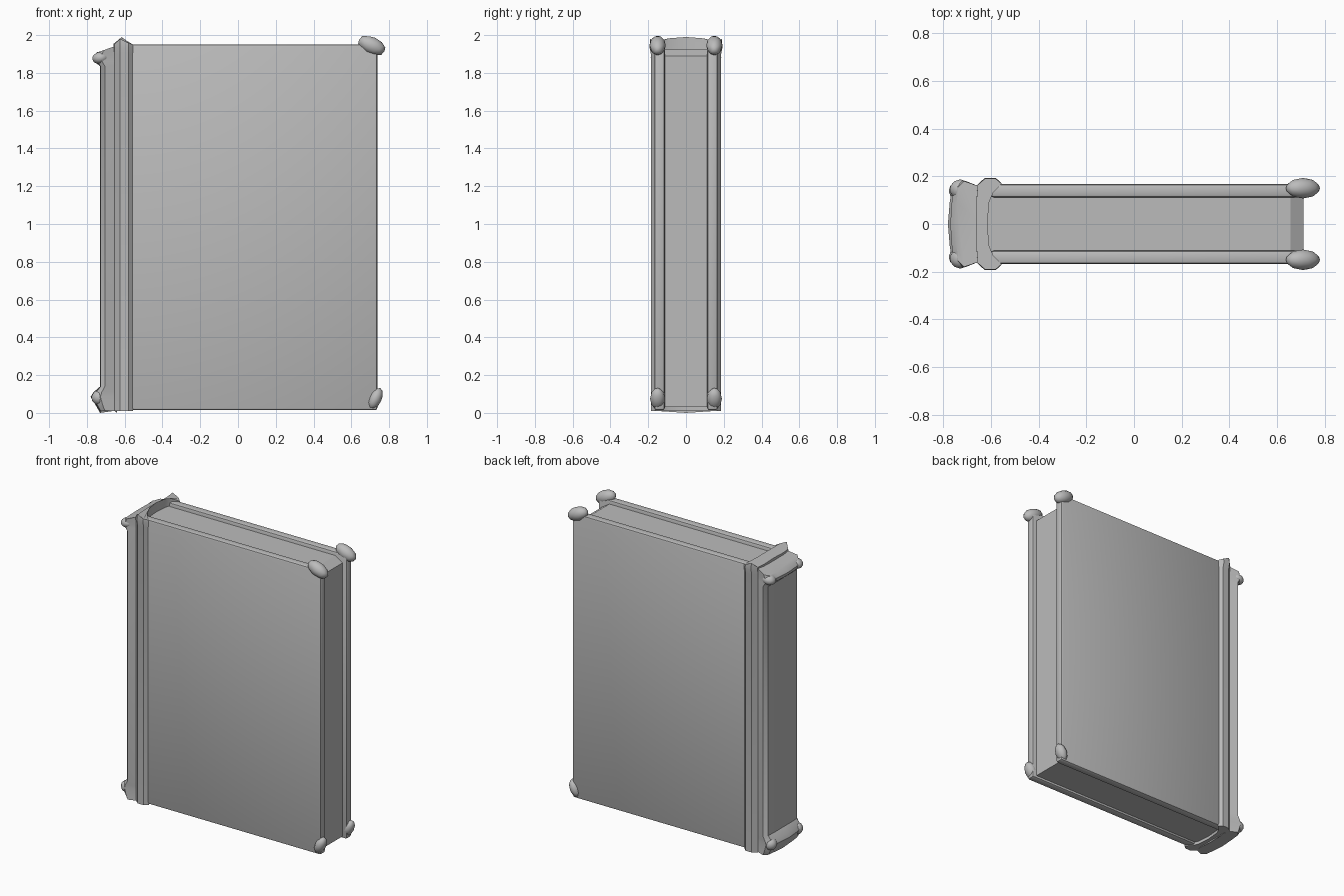
import bpy, bmesh, math
from mathutils import Vector

cube = bpy.data.objects.get("Cube")
if cube:
    bpy.data.objects.remove(cube, do_unlink=True)

grey = bpy.data.materials.new("plain grey")
grey.use_nodes = True
grey.diffuse_color = (0.5, 0.5, 0.5, 1)
grey.node_tree.nodes["Principled BSDF"].inputs["Base Color"].default_value = (0.5, 0.5, 0.5, 1)


def finish(name, bm, angle=35):
    bmesh.ops.recalc_face_normals(bm, faces=bm.faces)
    mesh = bpy.data.meshes.new(name)
    bm.to_mesh(mesh)
    bm.free()
    mesh.materials.append(grey)
    ob = bpy.data.objects.new(name, mesh)
    bpy.context.collection.objects.link(ob)
    bpy.ops.object.select_all(action='DESELECT')
    ob.select_set(True)
    bpy.context.view_layer.objects.active = ob
    bpy.ops.object.shade_smooth_by_angle(angle=math.radians(angle))
    return ob


def box(name, lo, hi, bevel=0.0):
    bm = bmesh.new()
    bmesh.ops.create_cube(bm, size=1)
    lo, hi = Vector(lo), Vector(hi)
    for v in bm.verts:
        v.co = Vector(lo[i] + (v.co[i] + 0.5) * (hi[i] - lo[i]) for i in range(3))
    if bevel:
        bmesh.ops.bevel(bm, geom=bm.edges[:], offset=bevel, segments=2,
                        profile=0.5, affect='EDGES')
    return finish(name, bm)


def loft(name, rings):
    bm = bmesh.new()
    rows = [[bm.verts.new(p) for p in ring] for ring in rings]
    n = len(rows[0])
    for a, b in zip(rows, rows[1:]):
        for i in range(n):
            j = (i + 1) % n
            bm.faces.new((a[i], a[j], b[j], b[i]))
    bm.faces.new(rows[0])
    bm.faces.new(rows[-1])
    return finish(name, bm)


def mirrored(half):
    """Closed outline from a half outline that runs from y = 0 round to y = 0."""
    return half + [(x, -y) for x, y in reversed(half) if y > 0]


# Page block, with its upper front edge sloped off
pages = bmesh.new()
outline = [(-0.68, 0.03), (0.71, 0.03), (0.71, 1.89), (0.655, 1.925), (-0.68, 1.925)]
face = pages.faces.new([pages.verts.new((x, -0.125, z)) for x, z in outline])
out = bmesh.ops.extrude_face_region(pages, geom=[face])
bmesh.ops.translate(pages, vec=(0, 0.25, 0),
                    verts=[g for g in out["geom"] if isinstance(g, bmesh.types.BMVert)])
finish("page_block", pages, 20)

# Cover boards
for name, side in (("front_board", -1), ("back_board", 1)):
    ys = sorted((side * 0.112, side * 0.168))
    box(name, (-0.6, ys[0], 0.015), (0.738, ys[1], 1.95), 0.012)

# Spine, flared into a lip at the foot and the head
spine_half = [(-0.73, 0), (-0.73, 0.09), (-0.727, 0.155), (-0.705, 0.18),
              (-0.655, 0.16), (-0.64, 0.11), (-0.64, 0)]
levels = [(0.0, 0.0), (0.035, 0.02), (0.085, 0.05), (0.11, 0.035), (0.14, 0.0),
          (1.835, 0.0), (1.86, 0.03), (1.885, 0.04), (1.91, 0.015)]
rings = []
for z, flare in levels:
    ring = []
    for x, y in mirrored(spine_half):
        outer = max(0, (-0.655 - x) / 0.075)
        head = 0.03 * (1 - outer) if z > 1.9 else 0
        foot = 0.012 * (abs(y) / 0.18) if z < 0.01 else 0
        ring.append((x - flare * outer * (1 - 0.3 * abs(y) / 0.18), y, z + head + foot))
    rings.append(ring)
loft("spine", rings)

# Hinge ridges joined by a curved hood that stands above the pages
hinge_half = [(-0.66, 0), (-0.66, 0.10), (-0.655, 0.16), (-0.625, 0.186), (-0.58, 0.186),
              (-0.555, 0.165), (-0.59, 0.13), (-0.607, 0.09), (-0.615, 0)]
hinge = mirrored(hinge_half)


def hood_top(x, y):
    rise = 1.995 - 0.5 * max(0, x + 0.625) - 1.4 * max(0, -0.63 - x)
    return rise - 0.4 * y * y


loft("hinge_and_hood", [
    [(x, y, 0.01) for x, y in hinge],
    [(x, y, 0.06) for x, y in hinge],
    [(x, y, 1.9) for x, y in hinge],
    [(x, y * 1.04, 1.935) for x, y in hinge],
    [(x, y * 1.02, hood_top(x, y)) for x, y in hinge],
])


# Worn, swollen corners
def lump(name, centre, size, tilt):
    bm = bmesh.new()
    bmesh.ops.create_icosphere(bm, subdivisions=2, radius=1)
    c, s = math.cos(tilt), math.sin(tilt)
    for v in bm.verts:
        x, y, z = (v.co[i] * size[i] for i in range(3))
        v.co = Vector(centre) + Vector((c * x - s * z, y, s * x + c * z))
    finish(name, bm, 40)


for name, side in (("front", -1), ("back", 1)):
    lump(name + "_upper_corner", (0.708, side * 0.15, 1.945),
         (0.078, 0.043, 0.045), math.radians(-25))
    lump(name + "_lower_corner", (0.727, side * 0.15, 0.075),
         (0.034, 0.04, 0.062), math.radians(-25))
    lump(name + "_spine_head_knob", (-0.728, side * 0.145, 1.88),
         (0.045, 0.042, 0.033), math.radians(10))
    lump(name + "_spine_foot_knob", (-0.735, side * 0.14, 0.08),
         (0.042, 0.04, 0.04), math.radians(-30))
